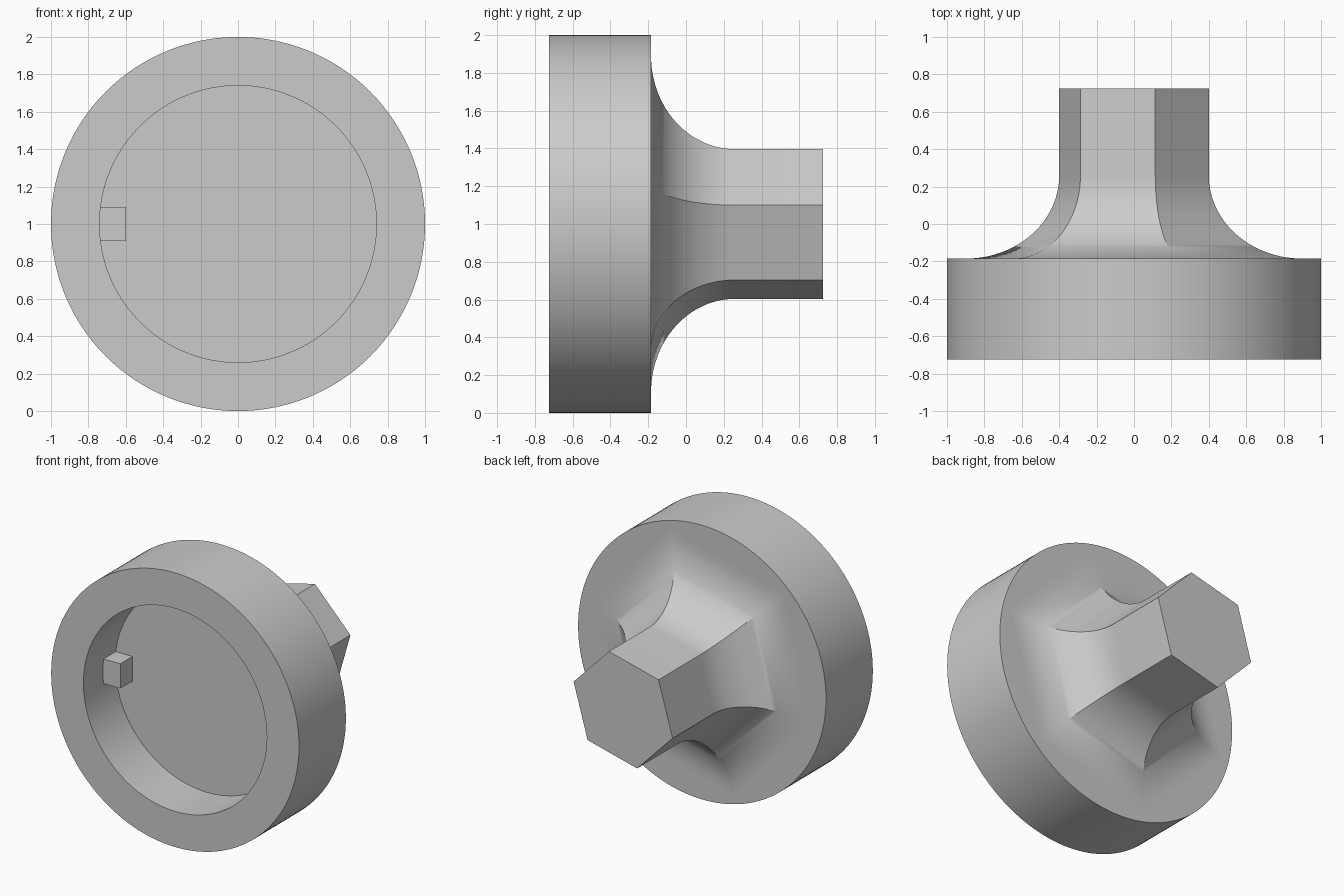
import bpy, bmesh
from math import sin, cos, pi, radians
from mathutils import Vector

cube = bpy.data.objects.get("Cube")
if cube:
    bpy.data.objects.remove(cube, do_unlink=True)

grey = bpy.data.materials.new("plain grey")
grey.use_nodes = True
colour = (0.6, 0.6, 0.6, 1)
grey.diffuse_color = colour
grey.node_tree.nodes["Principled BSDF"].inputs["Base Color"].default_value = colour

CENTRE_Z = 1.0
FRONT, FLOOR, PLATE, END = -0.725, -0.36, -0.185, 0.725


def finish(name, bm):
    """Turn a bmesh into a grey, smooth-by-angle object."""
    bmesh.ops.recalc_face_normals(bm, faces=bm.faces)
    mesh = bpy.data.meshes.new(name)
    bm.to_mesh(mesh)
    bm.free()
    mesh.materials.append(grey)
    obj = bpy.data.objects.new(name, mesh)
    bpy.context.collection.objects.link(obj)
    bpy.ops.object.select_all(action="DESELECT")
    obj.select_set(True)
    bpy.context.view_layer.objects.active = obj
    bpy.ops.object.shade_smooth_by_angle(angle=radians(30))
    return obj


def loft(name, profile, sides, turn=0.0, cap_start=True):
    """Sweep (radius, y) points round the y axis with the given number of sides."""
    bm = bmesh.new()
    rings = []
    for radius, y in profile:
        angles = [turn + 2 * pi * i / sides for i in range(sides)]
        rings.append([bm.verts.new((radius * cos(a), y, CENTRE_Z + radius * sin(a)))
                      for a in angles])
    for a, b in zip(rings, rings[1:]):
        for i in range(sides):
            j = (i + 1) % sides
            bm.faces.new((a[i], a[j], b[j], b[i]))
    if cap_start:
        bm.faces.new(rings[0])
    bm.faces.new(rings[-1])
    return finish(name, bm)


# Round body with a recess in the front
loft("round_body", [(0.74, FLOOR), (0.74, FRONT), (1, FRONT), (1, PLATE)], 128)

# Hexagonal shank that flares into the back of the body with mitred fillets
HEX_RADIUS, FILLET, STEPS = 0.412, 0.445, 24
flare = []
for k in range(STEPS + 1):
    a = pi / 2 * (1 - k / STEPS)
    spread = FILLET * (1 - cos(a)) / cos(pi / 6)
    flare.append((HEX_RADIUS + spread, PLATE + FILLET * (1 - sin(a))))
loft("hexagonal_shank", flare + [(HEX_RADIUS, END)], 6, radians(14), cap_start=False)

# Small locating key on the recess wall
bm = bmesh.new()
bmesh.ops.create_cube(bm, size=1)
low, high = Vector((-0.745, -0.5, 0.91)), Vector((-0.6, FLOOR, 1.09))
bmesh.ops.scale(bm, vec=high - low, verts=bm.verts)
bmesh.ops.translate(bm, vec=(low + high) / 2, verts=bm.verts)
finish("locating_key", bm)
